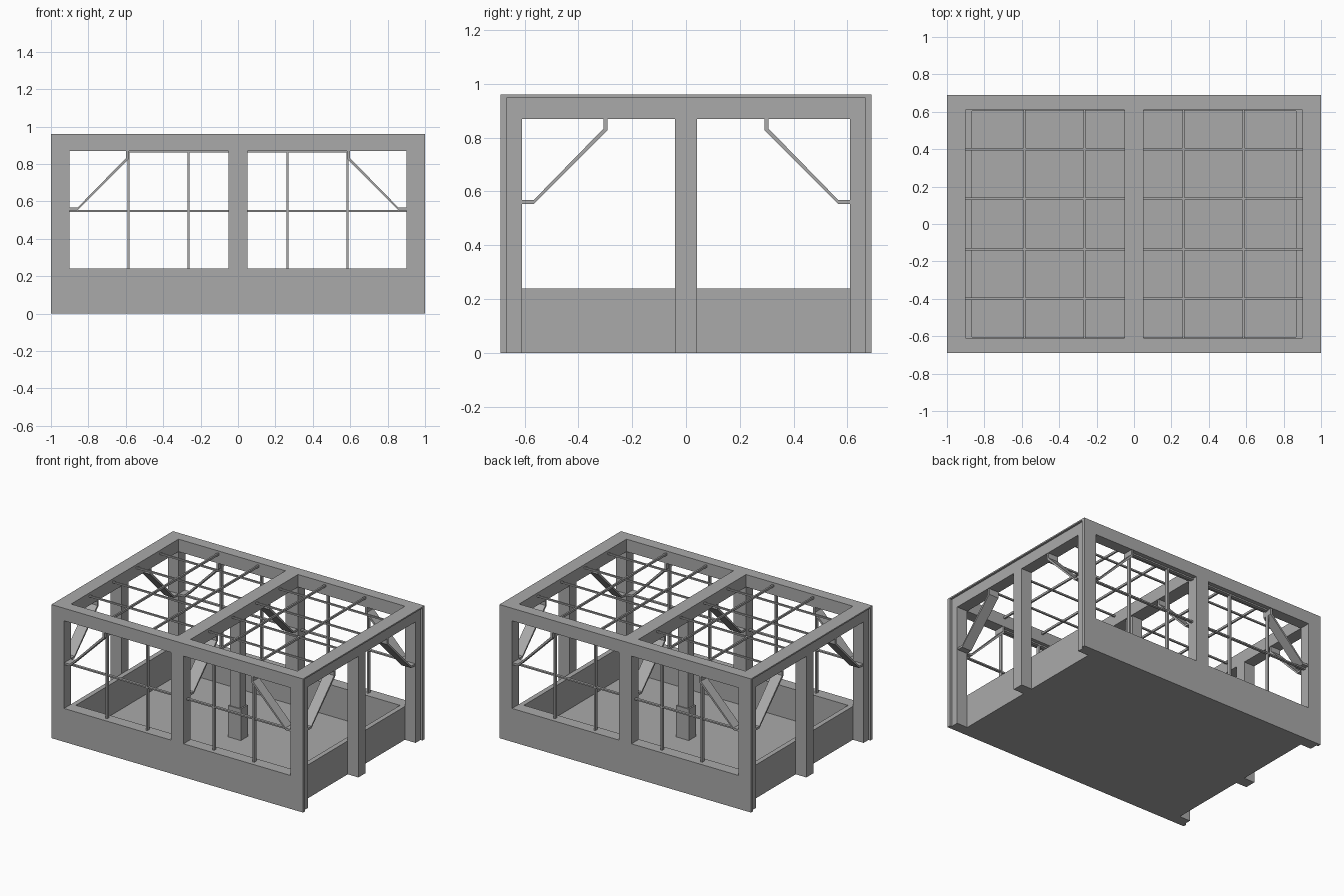
import bpy
import math
from mathutils import Vector

if "Cube" in bpy.data.objects:
    bpy.data.objects.remove(bpy.data.objects["Cube"])

grey = bpy.data.materials.new("grey")
grey.diffuse_color = (0.4, 0.4, 0.4, 1)
grey.use_nodes = True
grey.node_tree.nodes["Principled BSDF"].inputs["Base Color"].default_value = grey.diffuse_color


def make(name, verts, faces):
    me = bpy.data.meshes.new(name)
    me.from_pydata(verts, [], faces)
    me.materials.append(grey)
    ob = bpy.data.objects.new(name, me)
    bpy.context.collection.objects.link(ob)
    return ob


def box(name, x0, x1, y0, y1, z0, z1):
    x0, x1 = sorted((x0, x1))
    y0, y1 = sorted((y0, y1))
    v = [(x, y, z) for z in (z0, z1) for x, y in ((x0, y0), (x1, y0), (x1, y1), (x0, y1))]
    f = [(3, 2, 1, 0), (4, 5, 6, 7)] + [(i, (i + 1) % 4, (i + 1) % 4 + 4, i + 4) for i in range(4)]
    return make(name, v, f)


def brace(name, start, sign, axis, d0, d1):
    """Thin bent strip from a post (at start) up to the beam; d0..d1 is its depth."""
    t = 0.0075
    s, k = start, t * math.tan(math.pi / 8)
    upper = [(s, .56 + t), (s - .04 - k, .56 + t), (s - .31 + t, .83 + k), (s - .31 + t, .875)]
    lower = [(s - .31 - t, .875), (s - .31 - t, .83 - k), (s - .04 + k - 2 * k, .56 - t), (s, .56 - t)]
    prof = upper + lower
    n = len(prof)
    verts = []
    for d in (d0, d1):
        for u, z in prof:
            verts.append((u * sign, d, z) if axis == 'x' else (d, u * sign, z))
    faces = [(i, (i + 1) % n, (i + 1) % n + n, i + n) for i in range(n)]
    # end caps as quads along the strip
    for o in (0, n):
        faces += [(o + i, o + i + 1, o + n - 2 - i, o + n - 1 - i) for i in range(3)]
    ob = make(name, verts, faces)
    import bmesh
    bm = bmesh.new()
    bm.from_mesh(ob.data)
    bmesh.ops.recalc_face_normals(bm, faces=bm.faces)
    bm.to_mesh(ob.data)
    bm.free()


# Floor and central column
box("floor", -.9, .9, -.665, .665, 0, .015)
box("column_base", -.05, .05, -.04, .04, .015, .24)
box("column", -.04, .04, -.033, .033, .24, .87)
box("centre_beam", -.05, .05, -.61, .61, .87, .96)

for sy in (-1, 1):
    # Long sides: outer facing, then structural frame behind it
    box("facing_low", -1, 1, sy * .665, sy * .69, 0, .24)
    box("facing_top", -1, 1, sy * .665, sy * .69, .87, .96)
    box("long_low_wall", -.9, .9, sy * .605, sy * .665, .015, .24)
    box("long_beam", -.985, .985, sy * .61, sy * .665, .87, .95)
    box("long_cap", -1, 1, sy * .61, sy * .665, .95, .96)
    box("centre_facing", -.05, .05, sy * .665, sy * .69, .24, .87)
    box("centre_side_post", -.05, .05, sy * .61, sy * .665, .24, .87)
    brace("centre_brace", .61, sy, 'y', -.045, .045)

    for sx in (-1, 1):
        # Corners
        box("corner_facing", sx * .9, sx, sy * .665, sy * .69, .24, .87)
        box("corner_post", sx * .9, sx * .985, sy * .61, sy * .665, 0, .87)
        # Diagonal braces
        brace("side_brace", .9, sx, 'x', sy * .612, sy * .685)
        brace("end_brace", .61, sy, 'y', sx * .903, sx * .98)
        # Window bars
        for x in (.265, .585):
            box("window_upright", sx * (x - .006), sx * (x + .006), sy * .635, sy * .66, .24, .87)
        box("window_crossbar", sx * .05, sx * .9, sy * .638, sy * .657, .543, .553)
        box("window_top_rail", sx * .05, sx * .59, sy * .635, sy * .66, .86, .87)

for sx in (-1, 1):
    # Short ends: recessed low wall, post and beam
    box("end_low_wall", sx * .865, sx * .9, -.605, .605, .015, .24)
    box("end_post", sx * .9, sx * .985, -.04, .04, 0, .87)
    box("end_beam", sx * .9, sx * .985, -.61, .61, .87, .95)
    box("end_cap", sx * .9, sx, -.61, .61, .95, .96)
    # Roof grid
    for x in (.265, .585):
        box("roof_bar_long", sx * (x - .006), sx * (x + .006), -.61, .61, .93, .945)
    for y in (-.4, -.135, .135, .4):
        box("roof_bar_cross", sx * .05, sx * .9, y - .006, y + .006, .932, .943)

# Consistent outward normals are given by the box and brace helpers
